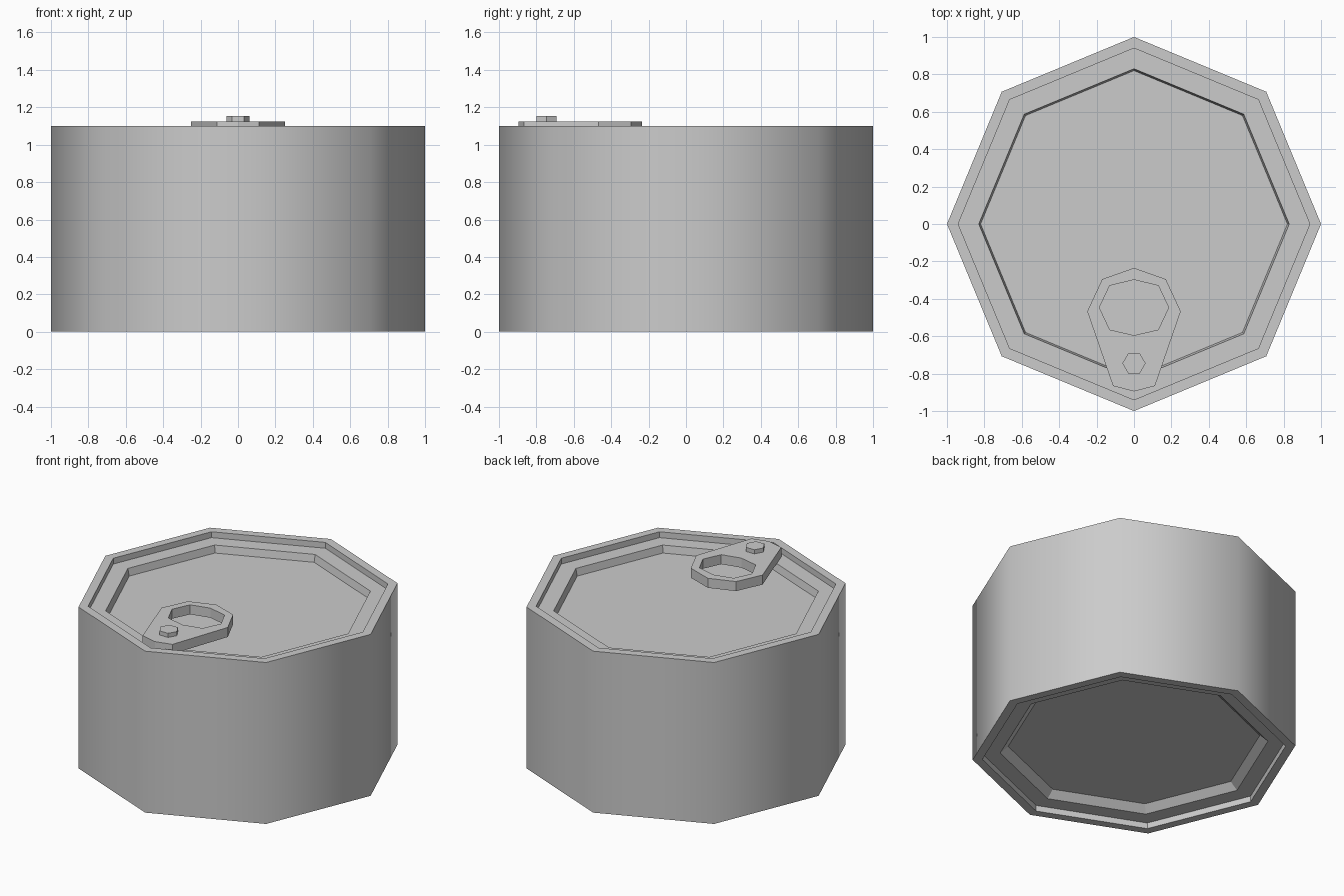
import bpy, bmesh
from math import cos, sin, tau

if "Cube" in bpy.data.objects:
    bpy.data.objects.remove(bpy.data.objects["Cube"])


def ring(radius, z, sides=8, cy=0.0):
    return [(radius * cos(tau * i / sides), cy + radius * sin(tau * i / sides), z)
            for i in range(sides)]


def loft(name, loops, caps=True, smooth_band=None):
    """Join successive loops with quads; cap the ends or close back on the first loop."""
    bm = bmesh.new()
    rows = [[bm.verts.new(p) for p in loop] for loop in loops]
    n = len(rows[0])
    pairs = list(zip(rows, rows[1:])) + ([] if caps else [(rows[-1], rows[0])])
    for k, (a, b) in enumerate(pairs):
        for i in range(n):
            j = (i + 1) % n
            f = bm.faces.new((a[i], a[j], b[j], b[i]))
            f.smooth = k == smooth_band
    if caps:
        bm.faces.new(rows[0][::-1])
        bm.faces.new(rows[-1])
    # keep the border of the smooth band sharp
    for e in bm.edges:
        e.smooth = all(f.smooth for f in e.link_faces)
    bmesh.ops.recalc_face_normals(bm, faces=bm.faces)
    mesh = bpy.data.meshes.new(name)
    bm.to_mesh(mesh)
    bm.free()
    obj = bpy.data.objects.new(name, mesh)
    bpy.context.collection.objects.link(obj)
    return obj


# can: recessed base, smooth wall, stepped lid
profile = [(0.78, 0.085), (0.83, 0.04), (0.94, 0.04), (0.94, 0.0), (1.0, 0.0),
           (1.0, 1.1), (0.94, 1.1), (0.94, 1.06), (0.83, 1.06), (0.82, 1.01)]
loft("can_body", [ring(r, z) for r, z in profile], smooth_band=4)


# pull tab: half outlines mirrored across x
def mirrored(half):
    return half + [(-x, y) for x, y in half[-2:0:-1]]


outer = mirrored([(0, -0.235), (0.17, -0.295), (0.25, -0.467), (0.112, -0.866), (0, -0.895)])
hole = mirrored([(0, -0.298), (0.13, -0.33), (0.185, -0.446), (0.13, -0.565), (0, -0.595)])
low, high = 1.06, 1.125
loft("pull_tab", [[(x, y, z) for x, y in pts] for pts, z in
                  ((outer, low), (outer, high), (hole, high), (hole, low))], caps=False)

# rivet holding the tab
loft("rivet", [ring(0.062, z, 6, -0.745) for z in (1.05, 1.153)])
